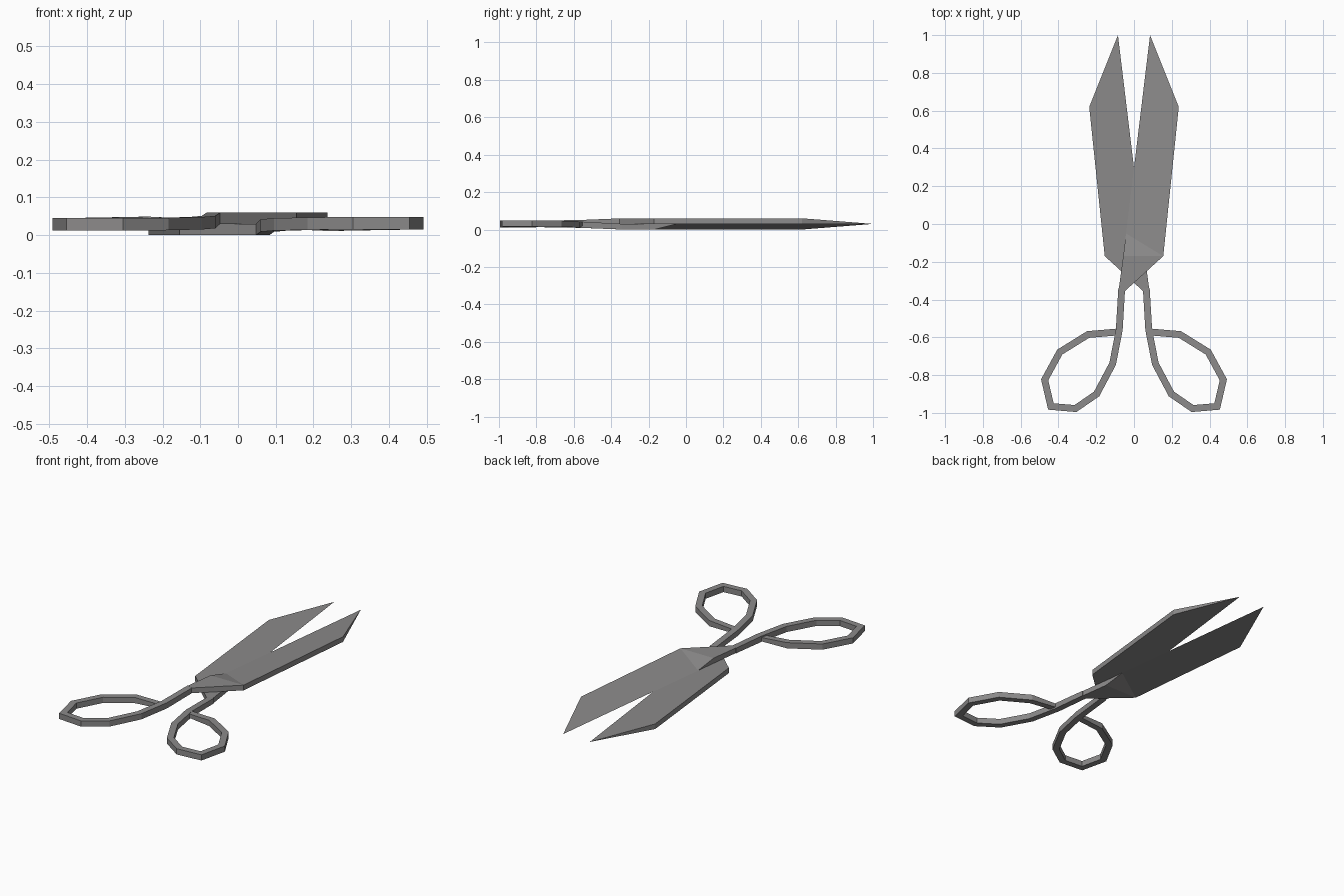
import bpy, bmesh
from mathutils import Vector

cube = bpy.data.objects.get("Cube")
if cube:
    bpy.data.objects.remove(cube, do_unlink=True)

steel = bpy.data.materials.new("grey steel")
steel.use_nodes = True
colour = (0.26, 0.255, 0.255, 1)
steel.diffuse_color = colour
steel.node_tree.nodes["Principled BSDF"].inputs["Base Color"].default_value = colour

MID = 0.03  # height where the two halves meet


def finish(bm, name, flip):
    """Turn the half over about the long axis if asked, then make the object."""
    if flip:
        for v in bm.verts:
            v.co.x, v.co.z = -v.co.x, 2 * MID - v.co.z
    bmesh.ops.recalc_face_normals(bm, faces=bm.faces)
    mesh = bpy.data.meshes.new(name)
    bm.to_mesh(mesh)
    bm.free()
    mesh.materials.append(steel)
    obj = bpy.data.objects.new(name, mesh)
    bpy.context.collection.objects.link(obj)


def blade(name, flip):
    """Wedge-ground blade: flat inner face, full thickness at the spine and heel."""
    bm = bmesh.new()
    outline = [(0.085, 1), (0.237, 0.62), (0.155, -0.17), (-0.048, -0.355),
               (-0.08, -0.34), (-0.057, -0.17), (-0.042, -0.05)]
    low = [bm.verts.new((x, y, MID)) for x, y in outline]
    # tip and cutting edge stay at the meeting height
    tip, edge = low[0], low[-1]
    spine, shoulder, heel, neck, back = [
        bm.verts.new((x, y, 2 * MID)) for x, y in outline[1:-1]]
    top = [spine, shoulder, heel, neck, back]
    bm.faces.new(low)
    for face in [(tip, spine, edge), (spine, shoulder, edge),
                 (shoulder, back, edge), (shoulder, heel, neck, back),
                 (tip, low[1], spine), (low[5], edge, back)]:
        bm.faces.new(face)
    for i in range(4):
        bm.faces.new((low[i + 1], low[i + 2], top[i + 1], top[i]))
    finish(bm, name, flip)


def handle(name, flip):
    """Square bar swept down the shank and round the finger loop."""
    path = [Vector(p) for p in [
        (-0.065, -0.34, 0.03), (-0.078, -0.56, 0.018), (-0.113, -0.74, 0.015),
        (-0.198, -0.9, 0.013), (-0.31, -0.977, 0.012), (-0.44, -0.966, 0.012),
        (-0.473, -0.825, 0.012), (-0.393, -0.678, 0.013),
        (-0.243, -0.585, 0.016), (-0.09, -0.572, 0.02)]]
    half = 0.018
    bm = bmesh.new()
    rings = []
    for i, p in enumerate(path):
        a = (p - path[i - 1]).xy.normalized() if i else None
        b = (path[i + 1] - p).xy.normalized() if i < len(path) - 1 else a
        a = a or b
        # mitred side direction keeps the bar an even width
        t = (a + b).normalized()
        side = Vector((-t.y, t.x, 0)) * half / t.dot(a)
        tall = 0.03 if i == 0 else 0.022 if i == len(path) - 1 else 0.033
        up = Vector((0, 0, tall))
        rings.append([bm.verts.new(q) for q in
                      (p - side, p + side, p + side + up, p - side + up)])
    for r, s in zip(rings, rings[1:]):
        for k in range(4):
            n = (k + 1) % 4
            bm.faces.new((r[k], r[n], s[n], s[k]))
    bm.faces.new(rings[0])
    bm.faces.new(rings[-1])
    finish(bm, name, flip)


for flip, label in ((False, "upper"), (True, "lower")):
    blade(label + "_blade", flip)
    handle(label + "_handle", flip)
